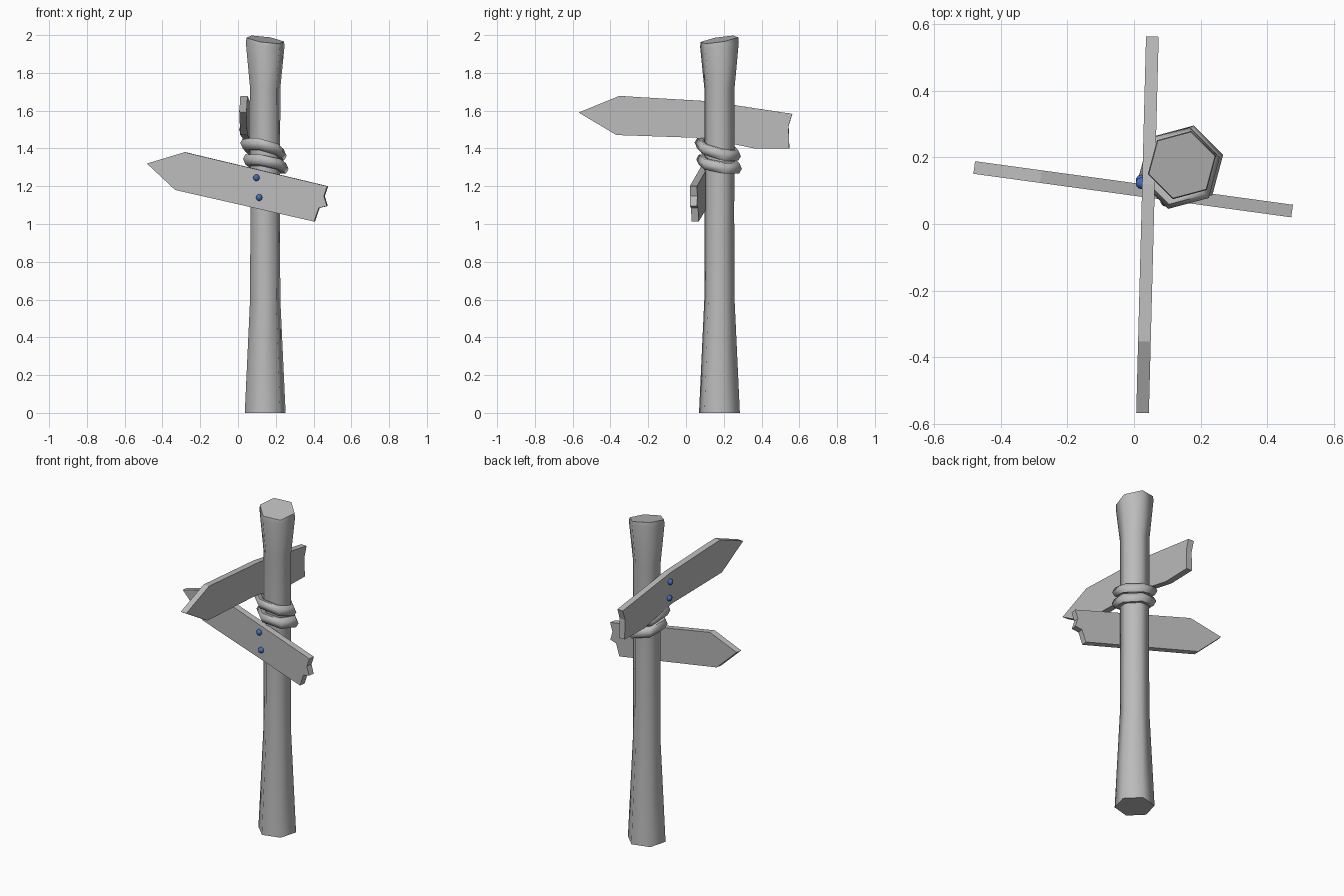
import bpy, bmesh, math
from mathutils import Vector, Matrix

cube = bpy.data.objects.get("Cube")
if cube:
    bpy.data.objects.remove(cube)


def material(name, rgb):
    m = bpy.data.materials.new(name)
    m.use_nodes = True
    m.diffuse_color = (*rgb, 1)
    m.node_tree.nodes["Principled BSDF"].inputs["Base Color"].default_value = (*rgb, 1)
    return m


GREY = material("weathered grey", (0.5, 0.5, 0.5))
BLUE = material("nail blue", (0.06, 0.15, 0.5))
POST = Vector((0.144, 0.177, 0))


def finish(name, bm, mat, smooth_angle=None):
    bmesh.ops.recalc_face_normals(bm, faces=bm.faces)
    mesh = bpy.data.meshes.new(name)
    bm.to_mesh(mesh)
    bm.free()
    mesh.materials.append(mat)
    obj = bpy.data.objects.new(name, mesh)
    bpy.context.collection.objects.link(obj)
    if smooth_angle:
        bpy.ops.object.select_all(action="DESELECT")
        obj.select_set(True)
        bpy.context.view_layer.objects.active = obj
        bpy.ops.object.shade_smooth_by_angle(angle=math.radians(smooth_angle))
    return obj


def hexagon(radius):
    return [Vector((radius * math.cos(a), radius * math.sin(a), 0))
            for a in (math.radians(15 + 60 * i) for i in range(6))]


def loft(bm, rings, closed=False):
    n = len(rings[0])
    pairs = list(zip(rings, rings[1:])) + ([(rings[-1], rings[0])] if closed else [])
    for a, b in pairs:
        for i in range(n):
            j = (i + 1) % n
            bm.faces.new((a[i], a[j], b[j], b[i]))


# Six-sided post, flared at both ends, with a slanted cut on top
def build_post():
    bm = bmesh.new()
    rings = []
    profile = [(0, 0.112), (0.6, 0.083), (1.05, 0.081), (1.72, 0.083), (1.95, 0.106), (1.976, 0.103)]
    for z, radius in profile:
        slant = max(0, (z - 1.72) / 0.256)
        ring = []
        for p in hexagon(radius):
            p.z = z + slant * (0.16 * p.y - 0.14 * p.x)
            ring.append(bm.verts.new(p + POST))
        rings.append(ring)
    loft(bm, rings)
    bm.faces.new(rings[0])
    bm.faces.new(rings[-1])
    finish("post", bm, GREY, 62)


# Tilted rope loop wrapped around the post
def build_rope(name, centre, radius, thickness, slope_x, slope_y):
    bm = bmesh.new()
    rings = []
    for p in hexagon(radius):
        out = p.normalized()
        ring = []
        for k in range(6):
            a = math.tau * k / 6
            q = p + out * thickness * math.cos(a)
            q.z = slope_x * q.x + slope_y * q.y + thickness * 1.1 * math.sin(a)
            ring.append(bm.verts.new(q + Vector(centre)))
        rings.append(ring)
    loft(bm, rings, closed=True)
    finish(name, bm, GREY, 62)


# Arrow board: an outline of (along, height) points given thickness
def build_board(name, outline, place, normal):
    bm = bmesh.new()
    half = Vector(normal) * 0.019
    front = [bm.verts.new(place(a, z) + half) for a, z in outline]
    back = [bm.verts.new(place(a, z) - half) for a, z in outline]
    loft(bm, [front, back])
    bm.faces.new(front)
    bm.faces.new(back)
    finish(name, bm, GREY)


# Rounded nail heads, sunk into the outer face of a board
def build_nails(prefix, spots, place, normal):
    for label, (a, z) in zip(("upper", "lower"), spots):
        bm = bmesh.new()
        centre = place(a, z) + Vector(normal) * 0.021
        bmesh.ops.create_uvsphere(bm, u_segments=10, v_segments=6, radius=0.018,
                                  matrix=Matrix.Translation(centre))
        finish(f"{prefix}_nail_{label}", bm, BLUE, 60)


def front_place(a, z):
    return Vector((a, 0.104 - 0.137 * a, z))


def side_place(a, z):
    return Vector((0.0405 + 0.026 * a, a, z))


build_post()
build_rope("rope_upper", (0.135, 0.168, 1.395), 0.098, 0.029, -0.22, -0.24)
build_rope("rope_lower", (0.147, 0.175, 1.318), 0.096, 0.029, -0.18, -0.16)

# Lower board across the front
front_outline = [(-0.48, 1.32), (-0.28, 1.38), (0.475, 1.2), (0.457, 1.148),
                 (0.473, 1.095), (0.43, 1.085), (0.405, 1.013), (-0.33, 1.18)]
front_normal = Vector((-0.137, -1, 0)).normalized()
build_board("front_board", front_outline, front_place, front_normal)
build_nails("front_board", [(0.1, 1.245), (0.115, 1.14)], front_place, front_normal)

# Upper board along the side, slightly bent
side_outline = [(-0.568, 1.59), (-0.353, 1.678), (0.12, 1.65), (0.563, 1.583),
                (0.543, 1.52), (0.547, 1.4), (0.362, 1.4), (0.1, 1.455), (-0.368, 1.471)]
side_normal = Vector((-1, 0.026, 0)).normalized()
build_board("side_board", side_outline, side_place, side_normal)
build_nails("side_board", [(0.122, 1.597), (0.13, 1.5)], side_place, side_normal)
